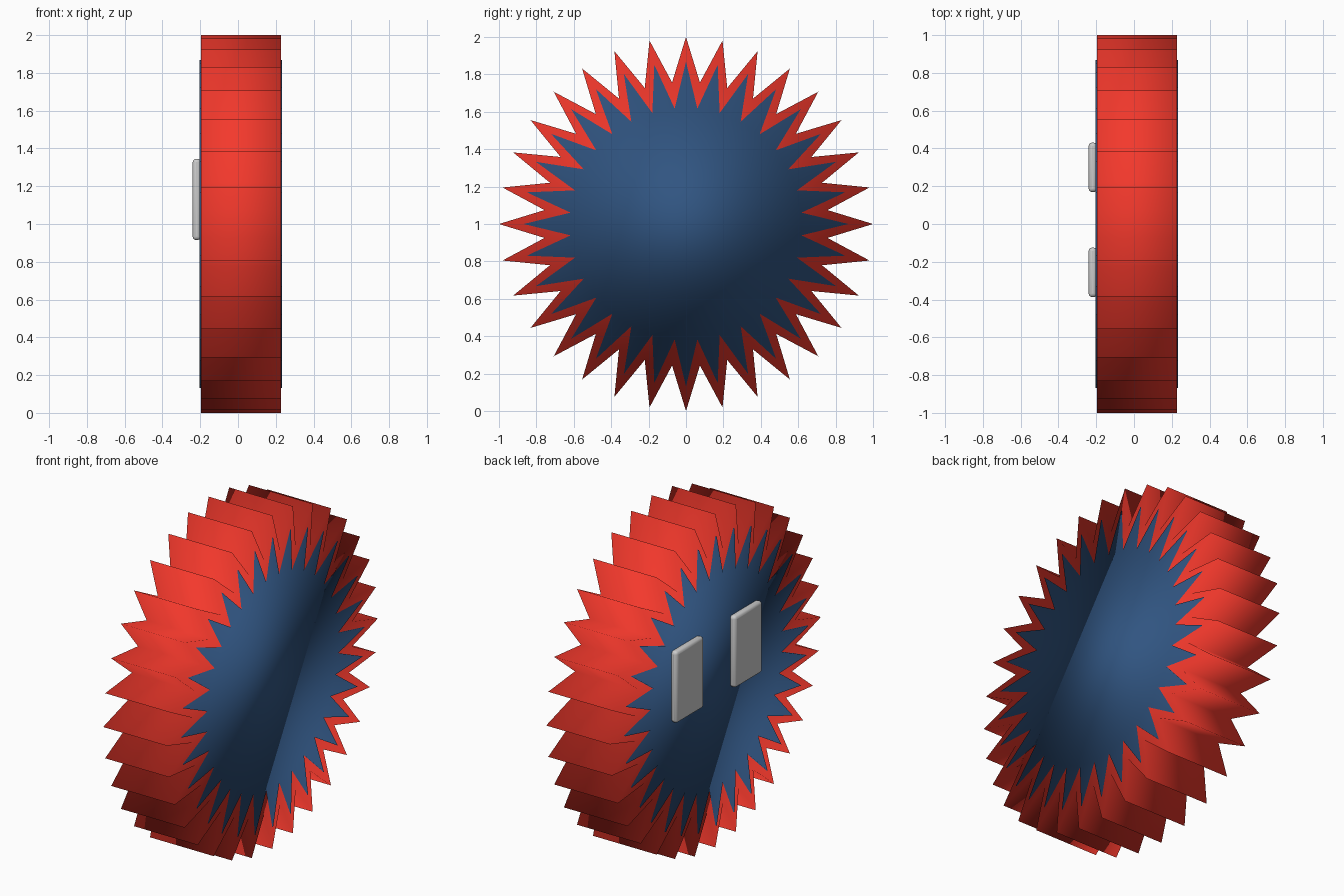
import bpy, bmesh, math

if "Cube" in bpy.data.objects:
    bpy.data.objects.remove(bpy.data.objects["Cube"])

SPIKES = 32


def material(name, rgb):
    m = bpy.data.materials.new(name)
    m.diffuse_color = (*rgb, 1)
    m.use_nodes = True
    m.node_tree.nodes["Principled BSDF"].inputs["Base Color"].default_value = m.diffuse_color
    return m


def star_prism(name, tip, valley, x0, x1, mat):
    """Star outline in the YZ plane, extruded along X."""
    bm = bmesh.new()
    verts = []
    for i in range(SPIKES * 2):
        a = math.pi * i / SPIKES
        r = valley if i % 2 else tip
        verts.append(bm.verts.new((x0, r * math.cos(a), 1 + r * math.sin(a))))
    face = bm.faces.new(verts)
    ext = bmesh.ops.extrude_face_region(bm, geom=[face], use_keep_orig=True)
    moved = [g for g in ext["geom"] if isinstance(g, bmesh.types.BMVert)]
    bmesh.ops.translate(bm, verts=moved, vec=(x1 - x0, 0, 0))
    bmesh.ops.recalc_face_normals(bm, faces=bm.faces)
    for f in bm.faces:
        f.smooth = True
    me = bpy.data.meshes.new(name)
    bm.to_mesh(me)
    bm.free()
    me.materials.append(mat)
    ob = bpy.data.objects.new(name, me)
    bpy.context.collection.objects.link(ob)
    return ob


# Spiked red body, with the blue star core showing on both faces
red = material("red", (0.9, 0.04, 0.025))
blue = material("blue", (0.03, 0.09, 0.22))
star_prism("spiked_body", 1.0, 0.76, -0.195, 0.228, red)
star_prism("star_core", 0.868, 0.62, -0.204, 0.233, blue)

# Two rounded grey pads on the back face
for name, y in (("pad_left", 0.30), ("pad_right", -0.256)):
    bpy.ops.mesh.primitive_cube_add(size=1, location=(-0.218, y, 1.13))
    pad = bpy.context.object
    pad.name = name
    pad.scale = (0.044, 0.262, 0.43)
    bpy.ops.object.transform_apply(location=False, rotation=False, scale=True)
    bev = pad.modifiers.new("rounded_edges", 'BEVEL')
    bev.width = 0.018
    bev.segments = 3
    bpy.ops.object.shade_smooth_by_angle(angle=math.radians(40))
